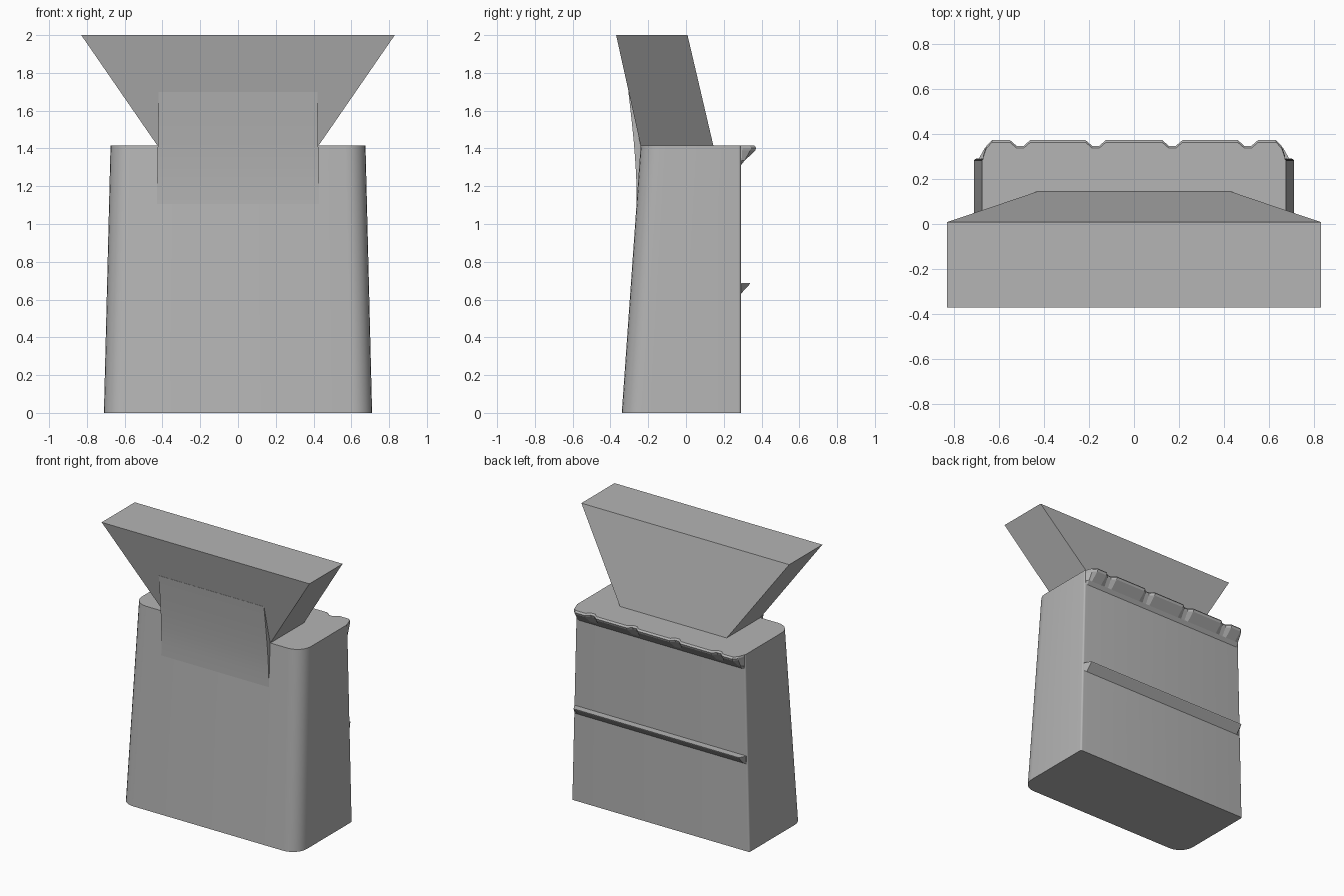
import bpy
import bmesh
from math import sin, cos, pi

cube = bpy.data.objects.get("Cube")
if cube:
    bpy.data.objects.remove(cube, do_unlink=True)

grey = bpy.data.materials.new("plain_grey")
grey.use_nodes = True
colour = (0.46, 0.46, 0.46, 1)
grey.diffuse_color = colour
grey.node_tree.nodes["Principled BSDF"].inputs["Base Color"].default_value = colour


def loft(name, rings, smooth_angle=None):
    """Skin closed rings of equal point count and cap both ends."""
    bm = bmesh.new()
    loops = [[bm.verts.new(p) for p in ring] for ring in rings]
    for a, b in zip(loops, loops[1:]):
        for i in range(len(a)):
            j = (i + 1) % len(a)
            bm.faces.new((a[i], a[j], b[j], b[i]))
    bm.faces.new(loops[0])
    bm.faces.new(loops[-1])
    bmesh.ops.recalc_face_normals(bm, faces=bm.faces)
    mesh = bpy.data.meshes.new(name)
    bm.to_mesh(mesh)
    bm.free()
    mesh.materials.append(grey)
    obj = bpy.data.objects.new(name, mesh)
    bpy.context.collection.objects.link(obj)
    if smooth_angle:
        bpy.ops.object.select_all(action='DESELECT')
        obj.select_set(True)
        bpy.context.view_layer.objects.active = obj
        bpy.ops.object.shade_smooth_by_angle(angle=smooth_angle)
    return obj


def body_ring(z, half, front, back, steps=6):
    """Rectangle with broad front corners and fine back corners."""
    ring = []
    for sx, sy, r in ((1, 1, 0.012), (-1, 1, 0.012), (-1, -1, 0.11), (1, -1, 0.11)):
        cx = sx * (half - r)
        cy = back - r if sy > 0 else front + r
        start = {(1, 1): 0, (-1, 1): 0.5, (-1, -1): 1, (1, -1): 1.5}[sx, sy] * pi
        for k in range(steps + 1):
            t = start + k / steps * pi / 2
            ring.append((cx + r * cos(t), cy + r * sin(t), z))
    return ring


def rect(z, half, front, back):
    return [(-half, front, z), (half, front, z), (half, back, z), (-half, back, z)]


TOP = 1.415
BACK = 0.29

# Tapered body
loft("body", [body_ring(0, 0.71, -0.34, BACK),
              body_ring(TOP, 0.675, -0.24, BACK)], 0.6)

# Flared hopper leaning forwards
loft("hopper", [rect(TOP - 0.005, 0.423, -0.239, 0.146),
                rect(2.0, 0.83, -0.37, 0.008)])

# Curved front panel filling the gap below the hopper
front_curve = [(1.08, -0.262), (1.2, -0.2615), (1.31, -0.267),
               (1.42, -0.275), (1.56, -0.289), (1.7, -0.305)]
panel = []
for z, y in front_curve:
    rear = -0.22 if z < TOP else -0.235 - (z - TOP) * 0.24
    panel.append(rect(z, 0.43 - 0.01 * (z - 1.1) / 0.6, y, max(rear, y + 0.001)))
loft("front_panel", panel, 0.5)

# Notched lip along the top of the back
stations = [(-0.67, 0.012), (-0.655, 0.055), (-0.63, 0.082)]
for notch in (-0.505, -0.17, 0.17, 0.505):
    stations += [(notch - 0.045, 0.082), (notch - 0.015, 0.056),
                 (notch + 0.015, 0.056), (notch + 0.045, 0.082)]
stations += [(-x, d) for x, d in reversed(stations[:3])]
lip = []
for x, d in stations:
    knee = min(0.02, d * 0.4)
    profile = [(-0.02, TOP), (d - 0.01, TOP), (d, TOP - 0.012),
               (d - 0.006, TOP - 0.027), (knee, 1.335), (0, 1.31), (-0.02, 1.31)]
    lip.append([(x, BACK + y, z) for y, z in profile])
loft("back_lip", lip)

# Narrow rail across the middle of the back
rail = []
for x, d in ((-0.685, 0.006), (-0.66, 0.05), (0.66, 0.05), (0.685, 0.006)):
    profile = [(-0.02, 0.688), (d, 0.688), (d - 0.002, 0.682), (0, 0.63), (-0.02, 0.63)]
    rail.append([(x, BACK + y, z) for y, z in profile])
loft("back_rail", rail)
